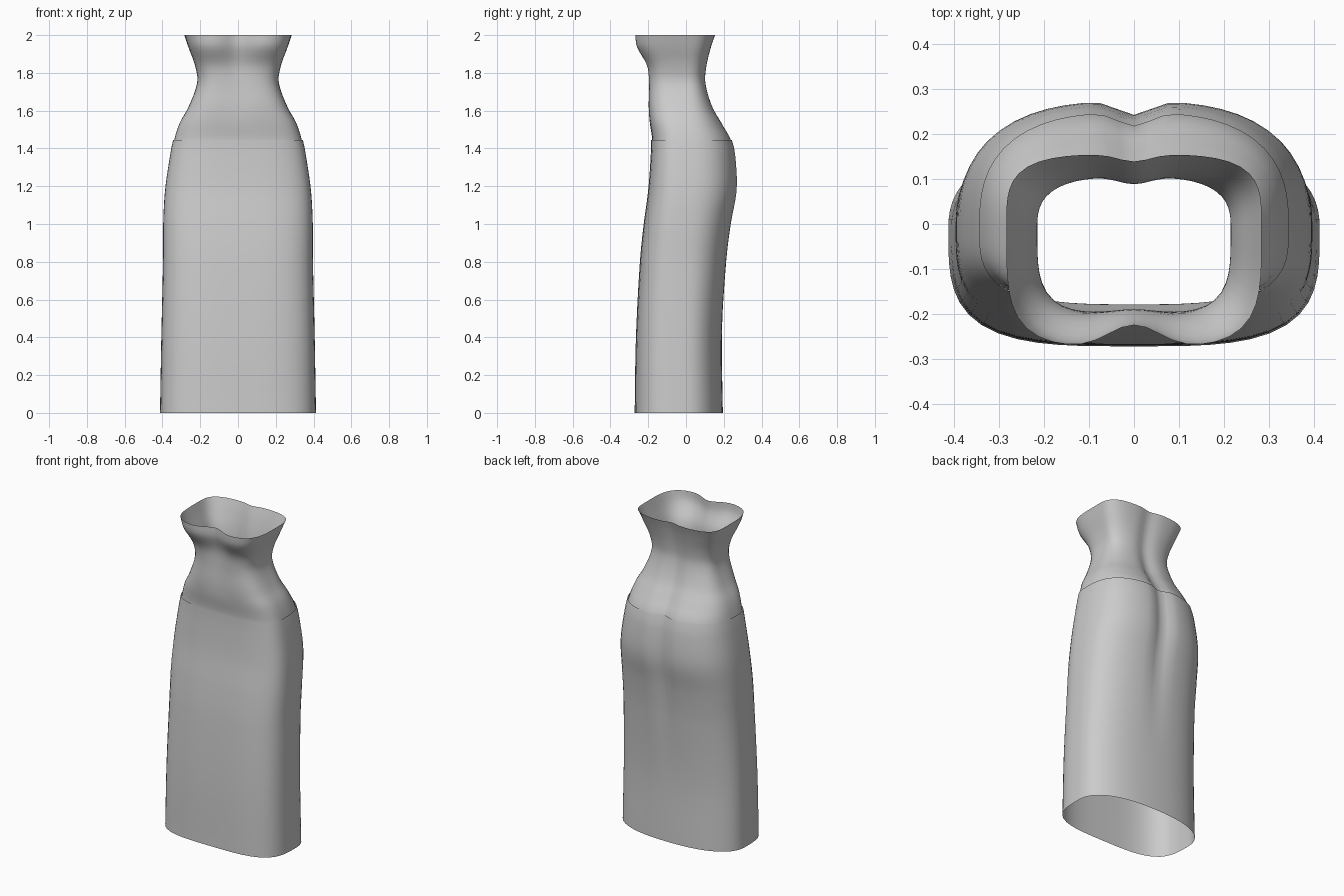
import bpy, bmesh, math

cube = bpy.data.objects.get("Cube")
if cube:
    bpy.data.objects.remove(cube)

SIDES = 64

# Cross-sections: height, half width, front y, back y,
# front squareness, back squareness, front groove, back groove
SECTIONS = [
    (0.0, .413, -.272, .195, 3.5, 2.4, 0, 0),
    (0.4, .406, -.265, .19, 3.5, 2.4, 0, 0),
    (0.8, .397, -.244, .215, 3.4, 2.5, 0, .01),
    (1.0, .396, -.224, .24, 3.3, 2.6, 0, .02),
    (1.18, .386, -.2, .272, 3.2, 2.7, 0, .03),
    (1.36, .36, -.187, .265, 3.2, 2.7, 0, .03),
    (1.45, .342, -.185, .245, 3.2, 2.7, 0, .03),
    (1.53, .312, -.192, .195, 3.3, 2.7, 0, .03),
    (1.62, .262, -.2, .143, 3.5, 2.8, .005, .025),
    (1.75, .216, -.2, .106, 3.8, 2.9, .01, .017),
    (1.84, .228, -.213, .112, 3.9, 3.0, .02, .016),
    (1.94, .264, -.268, .135, 4.0, 3.5, .045, .016),
    (2.0, .284, -.274, .155, 4.0, 3.8, .05, .016),
]


def section_at(z):
    """Smoothly blend the neighbouring cross-sections at a height."""
    last = len(SECTIONS) - 1
    i = max(k for k in range(last) if SECTIONS[k][0] <= z)
    a, b = SECTIONS[i], SECTIONS[i + 1]
    before, after = SECTIONS[max(i - 1, 0)], SECTIONS[min(i + 2, last)]
    h = b[0] - a[0]
    t = (z - a[0]) / h
    out = []
    for p, q, r, s in zip(before[1:], a[1:], b[1:], after[1:]):
        m0 = (r - p) / (b[0] - before[0]) * h
        m1 = (s - q) / (after[0] - a[0]) * h
        d = r - q
        out.append(q + t * (m0 + t * (3 * d - 2 * m0 - m1 + t * (m0 + m1 - 2 * d))))
    return out


def ring(z, inset):
    width, front, back, n_front, n_back, g_front, g_back = section_at(z)
    width, front, back = width - inset, front + inset, back - inset
    mid = -.01
    points = []
    for k in range(SIDES):
        a = 2 * math.pi * k / SIDES
        c, s = math.cos(a), math.sin(a)
        rear = s > 0
        n = n_back if rear else n_front
        depth = back - mid if rear else mid - front
        r = (abs(c) ** n + abs(s) ** n) ** (-1 / n)
        x, y = width * c * r, mid + depth * s * r
        # centre crease fades out to either side
        if rear:
            y -= g_back * math.exp(-(x / .05) ** 2) * s
        else:
            y -= g_front * math.exp(-(x / .08) ** 2) * s
        points.append((x, y, z))
    return points


def shell(name, low, high, steps, material, inset):
    """Open tube lofted through the cross-sections."""
    bm = bmesh.new()
    rings = []
    for j in range(steps + 1):
        z = low + (high - low) * j / steps
        rings.append([bm.verts.new(p) for p in ring(z, inset(z))])
    for lower, upper in zip(rings, rings[1:]):
        for k in range(SIDES):
            n = (k + 1) % SIDES
            bm.faces.new((lower[k], lower[n], upper[n], upper[k]))
    for face in bm.faces:
        face.smooth = True
    mesh = bpy.data.meshes.new(name)
    bm.to_mesh(mesh)
    bm.free()
    mesh.materials.append(material)
    obj = bpy.data.objects.new(name, mesh)
    bpy.context.collection.objects.link(obj)
    return obj


grey = bpy.data.materials.new("plain grey cloth")
grey.use_nodes = True
colour = (.6, .6, .6, 1)
grey.diffuse_color = colour
grey.node_tree.nodes["Principled BSDF"].inputs["Base Color"].default_value = colour

# Long skirt, with the bodice tucked just inside its waistband
shell("skirt", 0, 1.445, 36, grey, lambda z: 0)
shell("bodice", 1.385, 2, 28, grey, lambda z: .006 * max(0, min(1, (1.55 - z) / .1)))
